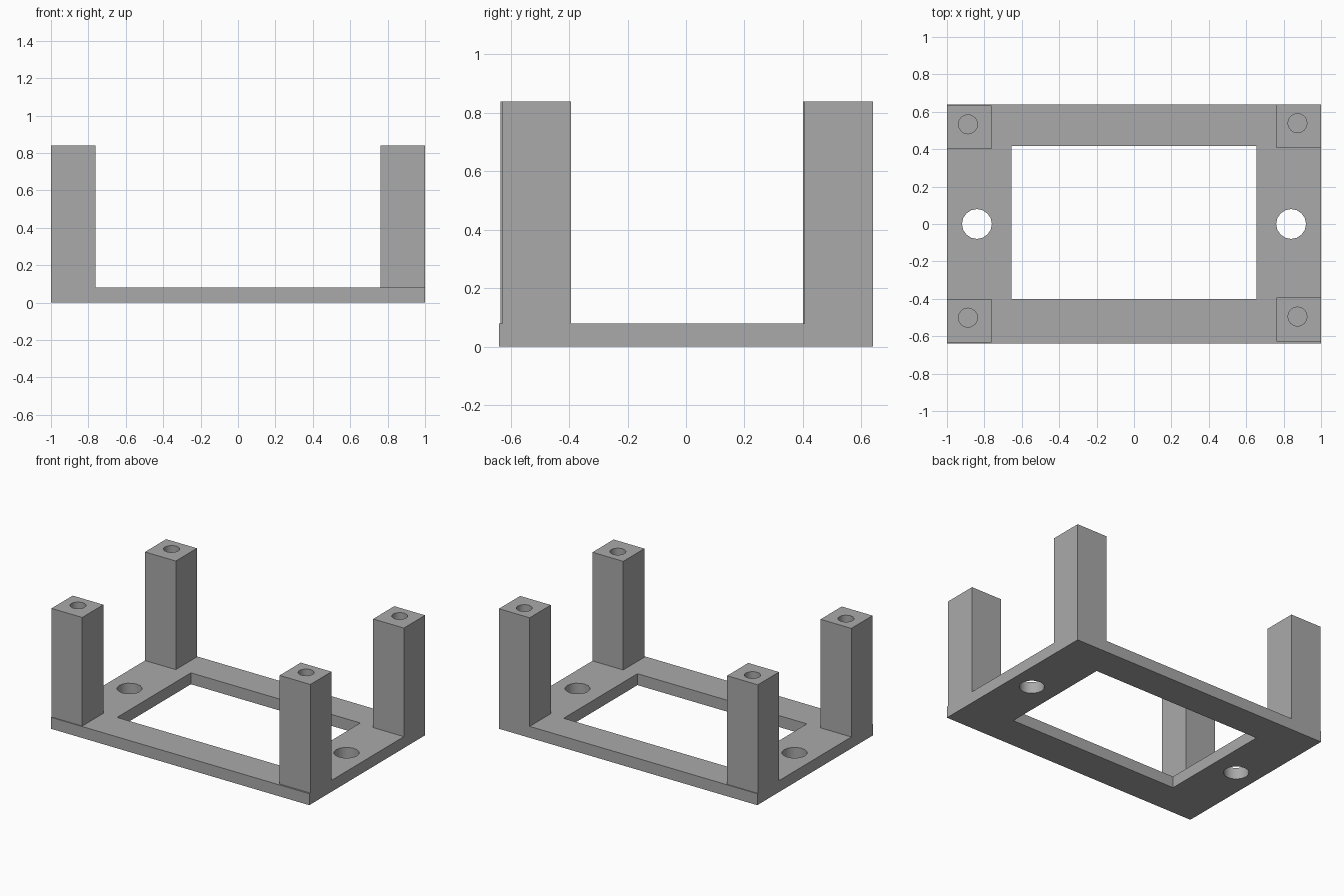
import bpy

if "Cube" in bpy.data.objects:
    bpy.data.objects.remove(bpy.data.objects["Cube"], do_unlink=True)

# Single grey plastic
grey = bpy.data.materials.new("plain grey")
grey.use_nodes = True
colour = (0.40, 0.40, 0.40, 1)
grey.diffuse_color = colour
grey.node_tree.nodes["Principled BSDF"].inputs["Base Color"].default_value = colour


def box(name, x, y, z):
    """Box spanning the given (min, max) ranges."""
    spans = (x, y, z)
    bpy.ops.mesh.primitive_cube_add(size=1, location=[(a + b) / 2 for a, b in spans])
    ob = bpy.context.object
    ob.name = name
    ob.scale = [b - a for a, b in spans]
    bpy.ops.object.transform_apply(location=True, rotation=False, scale=True)
    ob.data.materials.append(grey)
    return ob


def drill(name, x, y, z, radius):
    """Cylinder cutter spanning the z range."""
    bpy.ops.mesh.primitive_cylinder_add(
        vertices=16, radius=radius, depth=z[1] - z[0], location=(x, y, (z[0] + z[1]) / 2))
    ob = bpy.context.object
    ob.name = name
    ob.data.materials.append(grey)
    return ob


def cut(target, cutter):
    """Subtract the cutter and discard it."""
    cutter.hide_render = True
    mod = target.modifiers.new("cut", "BOOLEAN")
    mod.operation = "DIFFERENCE"
    mod.solver = "EXACT"
    mod.object = cutter
    bpy.context.view_layer.objects.active = target
    bpy.ops.object.modifier_apply(modifier=mod.name)
    bpy.data.objects.remove(cutter, do_unlink=True)


BASE_TOP, POST_TOP = 0.08, 0.84
through = (-0.1, 0.2)

# Base frame with its window and two mounting holes
base = box("base_frame", (-1, 1), (-0.64, 0.64), (0, BASE_TOP))
cut(base, box("window_cutter", (-0.656, 0.656), (-0.40, 0.416), through))
for side in (-1, 1):
    cut(base, drill("mount_cutter", side * 0.84, 0, through, 0.08))

# Corner posts, each with a blind screw hole in its top
for side, sx, hole_x, shift in (("right", -1, -0.888, 0), ("left", 1, 0.874, 0.006)):
    for end, y0, hole_y in (("front", -0.634, -0.501), ("back", 0.40, 0.533)):
        x = sorted((sx * 0.762, sx))
        post = box(f"{end}_{side}_post", x, (y0 + shift, y0 + 0.234 + shift),
                   (BASE_TOP, POST_TOP))
        cut(post, drill("screw_cutter", hole_x, hole_y + shift,
                        (POST_TOP - 0.3, POST_TOP + 0.1), 0.051))

for ob in bpy.context.scene.objects:
    if ob.type == "MESH":
        bpy.ops.object.select_all(action="DESELECT")
        ob.select_set(True)
        bpy.context.view_layer.objects.active = ob
        bpy.ops.object.shade_smooth_by_angle(angle=0.52)
